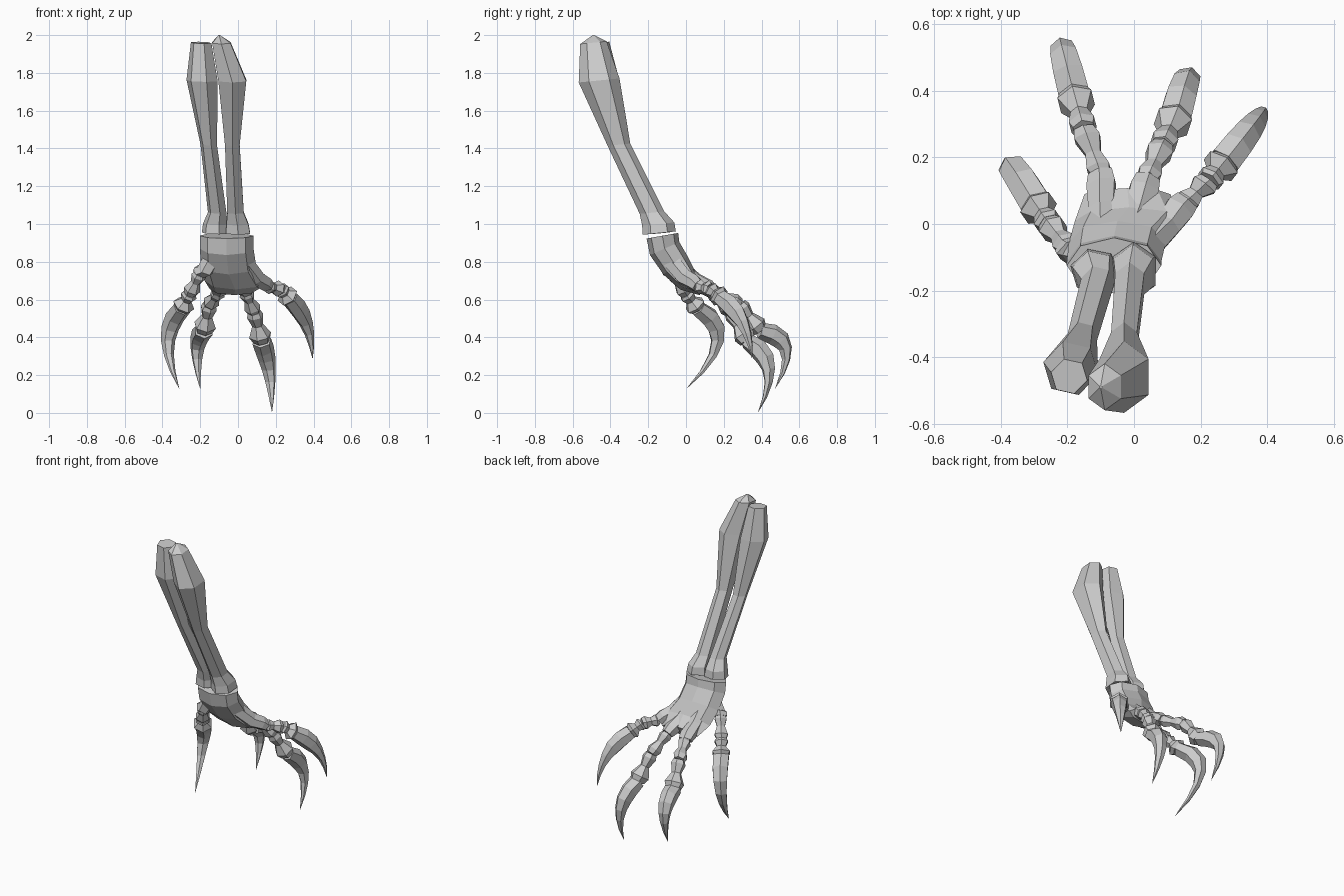
import bpy, bmesh, math
from mathutils import Vector

if "Cube" in bpy.data.objects:
    bpy.data.objects.remove(bpy.data.objects["Cube"])


def loft(name, rings, side, depth=None, n=6):
    """Faceted tube through (centre, half_width, half_depth) rings; zero size makes a tip."""
    bm = bmesh.new()
    side = Vector(side).normalized()
    mids = [Vector(r[0]) for r in rings]
    loops = []
    for i, (_, w, h) in enumerate(rings):
        along = mids[min(i + 1, len(mids) - 1)] - mids[max(i - 1, 0)]
        up = Vector(depth) if depth else side.cross(along).normalized()
        turns = [math.pi / 2 + 2 * math.pi * k / n for k in range(n)]
        loops.append([bm.verts.new(mids[i] + side * (1.12 * w * math.cos(t)) + up * (h * math.sin(t)))
                      for t in turns])
    for r, s in zip(loops, loops[1:]):
        for k in range(n):
            bm.faces.new((r[k], r[(k + 1) % n], s[(k + 1) % n], s[k]))
    bm.faces.new(loops[0])
    bm.faces.new(loops[-1])
    bmesh.ops.remove_doubles(bm, verts=bm.verts, dist=0.0008)
    bmesh.ops.recalc_face_normals(bm, faces=bm.faces)
    me = bpy.data.meshes.new(name)
    bm.to_mesh(me)
    bm.free()
    bpy.context.collection.objects.link(bpy.data.objects.new(name, me))


def phalanx(name, a, b, w0, w1, side):
    """Waisted bone from a to b with flared ends."""
    waist = min(w0, w1) * .66
    prof = zip((0, .14, .45, .8, 1), (w0 * .8, w0, waist, w1, w1 * .75))
    loft(name, [(a.lerp(b, t), w, w * 1.1) for t, w in prof], side)


def claw(name, base, mid, tip, size, side):
    """Hooked claw along a parabola through base, mid and tip."""
    ctrl = mid * 2 - (base + tip) / 2
    rings = []
    for i in range(7):
        t = i / 6
        p = base.lerp(ctrl, t).lerp(ctrl.lerp(tip, t), t)
        w = size * (1 - t ** 1.7) ** .95
        h = w * (.9 + .35 * math.sin(math.pi * min(1, 1.7 * t)))
        rings.append((p, w, h))
    loft(name, rings, side)


# Forearm bones share one profile: height, y, half width, half depth
profile = [(1.96, -.49, .05, .07), (1.76, -.46, .076, .108), (1.42, -.355, .04, .06),
           (1.06, -.18, .045, .065), (1.0, -.147, .06, .085), (.952, -.142, .066, .088)]
for name, xs, k, dy, side in (("forearm_outer_bone", (-.088, -.03, -.03, -.013, -.003, 0), 1, 0, (1, 0, 0)),
                              ("forearm_inner_bone", (-.195, -.19, -.155, -.11, -.12, -.12), .74, .03, (1, .3, 0))):
    rings = [((x, y + dy * (z - .9), z), w, h * k) for x, (z, y, w, h) in zip(xs, profile)]
    if k == 1:  # pointed elbow end
        rings.insert(0, ((-.1, -.49, 2), .004, .004))
    loft(name, rings, side, (-side[1], 1, .1))

# Palm block below the wrist
loft("palm", [((-.06, -.125, .938), .127, .085), ((-.06, -.113, .87), .127, .085), ((-.05, -.055, .78), .13, .08),
              ((-.015, .01, .7), .145, .062), ((-.02, .09, .655), .115, .036)], (1, 0, 0), n=8)

# Each finger: knuckle, middle joint, claw joint, claw bend, claw tip
fingers = {
    "thumb": ((-.2, -.07, .74), (-.255, 0, .63), (-.295, .06, .555), (-.37, .167, .38), (-.31, 0, .125)),
    "second_finger": ((-.1, .15, .64), (-.15, .285, .575), (-.18, .39, .435), (-.215, .527, .34), (-.2, .47, .125)),
    "third_finger": ((.04, .135, .64), (.085, .235, .535), (.125, .325, .38), (.163, .438, .23), (.18, .38, 0)),
    "fourth_finger": ((.155, .065, .67), (.225, .13, .655), (.27, .185, .61), (.36, .3, .475), (.395, .35, .285)),
}
for name, points in fingers.items():
    a, b, c, mid, tip = map(Vector, points)
    side = (mid.y - c.y, c.x - mid.x, 0)
    phalanx(name + "_first_bone", a, b, .036, .04, side)
    phalanx(name + "_second_bone", b, c, .04, .054, side)
    claw(name + "_claw", c, mid, tip, .048, side)
    # Hand bone fanning from the palm to the knuckle
    root = Vector((-.05 + a.x * .4, -.09, .82))
    bow = root.lerp(a, .6) - Vector((0, .01, .015))
    loft(name + "_hand_bone", [(root, .05, .05), (bow, .04, .048), (root.lerp(a, .87), .045, .042),
                               (a, .038, .034)], side)
